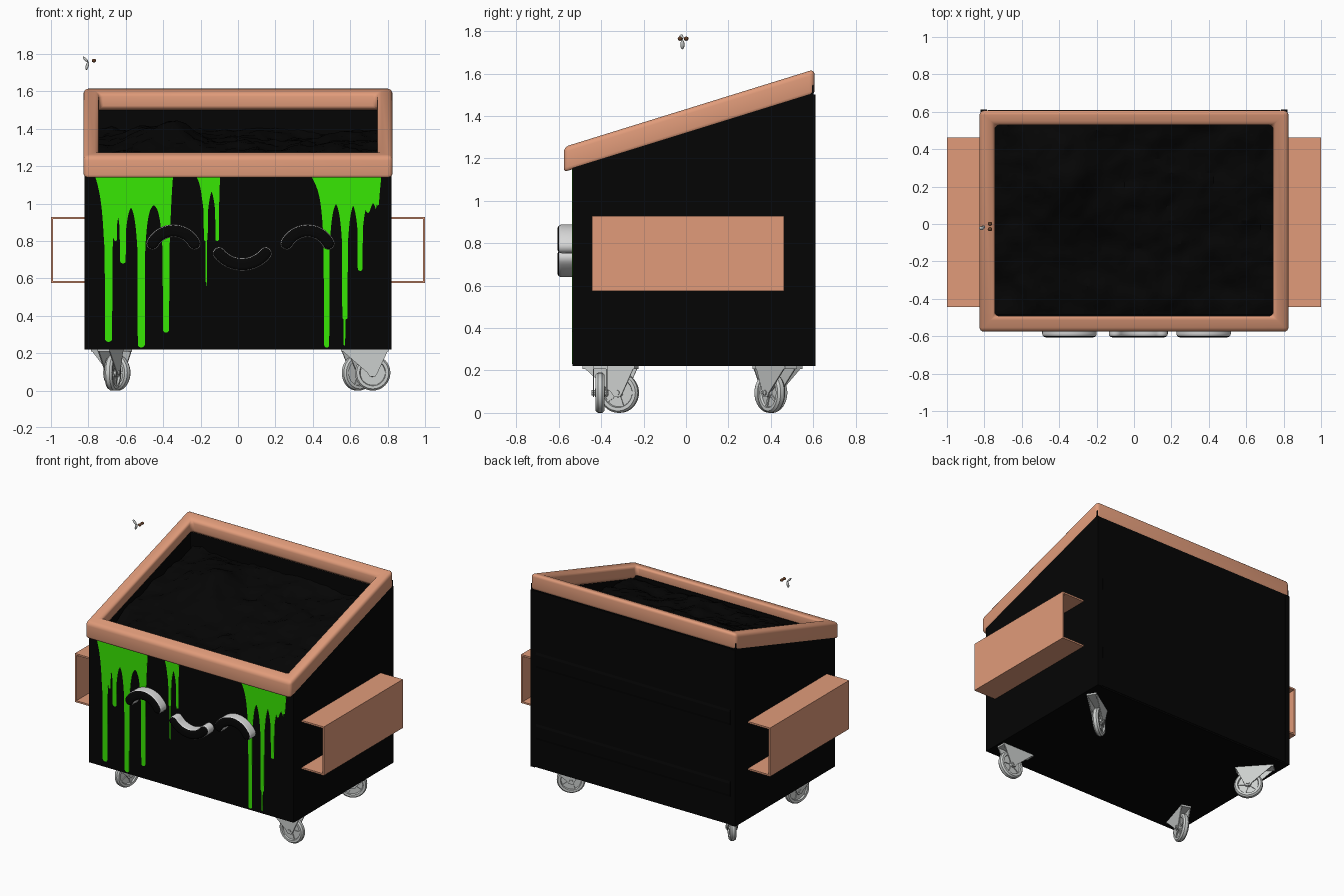
import bpy, bmesh, math
from mathutils import Matrix, Vector, noise

cube = bpy.data.objects.get("Cube")
if cube:
    bpy.data.objects.remove(cube)


def material(name, color):
    m = bpy.data.materials.new(name)
    m.use_nodes = True
    m.diffuse_color = (*color, 1)
    m.node_tree.nodes["Principled BSDF"].inputs["Base Color"].default_value = (*color, 1)
    return m


BLACK = material("black paint", (0.0015, 0.0015, 0.0015))
COPPER = material("copper trim", (0.75, 0.33, 0.195))
GREEN = material("slime green", (0.04, 0.82, 0.001))
STEEL = material("light steel", (0.6, 0.62, 0.61))
WHITE = material("pale grey", (0.68, 0.68, 0.68))
BROWN = material("fly brown", (0.13, 0.05, 0.02))


def finish(name, bm, mats, smooth=None, matrix=None, rule=None):
    """Turn a bmesh into an object, optionally placing, smoothing and colouring it."""
    if matrix:
        bm.transform(matrix)
    bmesh.ops.recalc_face_normals(bm, faces=bm.faces)
    bm.normal_update()
    if rule:
        for f in bm.faces:
            f.material_index = rule(f)
    mesh = bpy.data.meshes.new(name)
    bm.to_mesh(mesh)
    bm.free()
    for m in mats:
        mesh.materials.append(m)
    ob = bpy.data.objects.new(name, mesh)
    bpy.context.collection.objects.link(ob)
    if smooth:
        bpy.ops.object.select_all(action='DESELECT')
        ob.select_set(True)
        bpy.context.view_layer.objects.active = ob
        bpy.ops.object.shade_smooth_by_angle(angle=math.radians(smooth))


def thicken(bm, faces, vec, keep=True):
    """Extrude faces along a vector."""
    out = bmesh.ops.extrude_face_region(bm, geom=faces, use_keep_orig=keep)
    moved = [g for g in out["geom"] if isinstance(g, bmesh.types.BMVert)]
    bmesh.ops.translate(bm, verts=moved, vec=vec)


def prism(bm, points, vec):
    """Extrude a flat outline along a vector; returns the first cap."""
    face = bm.faces.new([bm.verts.new(p) for p in points])
    thicken(bm, [face], vec)
    return face


def box(bm, lo, hi):
    (x0, y0, z0), (x1, y1, z1) = lo, hi
    prism(bm, [(x0, y0, z0), (x1, y0, z0), (x1, y1, z0), (x0, y1, z0)], (0, 0, z1 - z0))


SLOPE = 0.31
FRONT, BACK, SIDE = -0.535, 0.602, 0.822

# Sloped body with an open cavity
bm = bmesh.new()
prism(bm, [(-SIDE, FRONT, 0.22), (-SIDE, BACK, 0.22), (-SIDE, BACK, 1.36 + SLOPE * BACK),
           (-SIDE, FRONT, 1.36 + SLOPE * FRONT)], (2 * SIDE, 0, 0))
bmesh.ops.recalc_face_normals(bm, faces=bm.faces)
bm.normal_update()
top = max(bm.faces, key=lambda f: f.calc_center_median().z)
bmesh.ops.inset_region(bm, faces=[top], thickness=0.081)
thicken(bm, [top], (0, 0, -0.4), keep=False)
if top.is_valid:
    bm.faces.remove(top)
finish("body", bm, [BLACK])

# Back panel with horizontal ribs and corner posts
bm = bmesh.new()
box(bm, (-0.79, BACK - 0.01, 0.23), (0.79, 0.606, 1.5))
for z in (0.48, 1.0):
    prism(bm, [(-0.78, 0.605, z - 0.06), (-0.78, 0.61, z - 0.04),
               (-0.78, 0.61, z + 0.04), (-0.78, 0.605, z + 0.06)], (1.56, 0, 0))
for x in (-SIDE, SIDE - 0.035):
    box(bm, (x, BACK - 0.01, 0.22), (x + 0.035, 0.611, 1.5))
finish("back_panel", bm, [BLACK])

# Rounded sloping rim
bm = bmesh.new()
rings = []
for x, y0, y1, z in ((0.826, -0.576, 0.606, 1.308), (0.826, -0.576, 0.606, 1.432),
                     (0.744, -0.492, 0.529, 1.432), (0.744, -0.492, 0.529, 1.335)):
    rings.append([bm.verts.new((px, py, z + SLOPE * py))
                  for px, py in ((-x, y0), (x, y0), (x, y1), (-x, y1))])
for a, b in zip(rings, rings[1:] + rings[:1]):
    for i in range(4):
        j = (i + 1) % 4
        bm.faces.new((a[i], a[j], b[j], b[i]))
sharp = [e for e in bm.edges
         if min(abs(c) for c in (e.verts[0].co - e.verts[1].co).xy) < 0.001]
bmesh.ops.bevel(bm, geom=sharp, offset=0.024, segments=4, profile=0.5, affect='EDGES')
finish("rim", bm, [COPPER], 50)

# Lumpy rubbish filling
bm = bmesh.new()
bmesh.ops.create_grid(bm, x_segments=60, y_segments=42, size=1)
for v in bm.verts:
    x, y = v.co.x * 0.75, 0.02 + v.co.y * 0.53
    lump = noise.fractal(Vector((x * 4, y * 4, 3)), 0.8, 2, 4) * 0.04
    mound = 0.1 * math.exp(-((x + 0.38) ** 2 + (y - 0.2) ** 2) / 0.06)
    v.co = (x, y, 1.275 + 0.2 * y + lump + mound)
finish("rubbish", bm, [BLACK], 30)

# Lifting pockets: open C channels on both sides
for side, name in ((1, "left_pocket"), (-1, "right_pocket")):
    bm = bmesh.new()
    t, lo, hi = 0.012, 0.575, 0.928
    outline = [(0.81, lo), (1, lo), (1, hi), (0.81, hi),
               (0.81, hi - t), (1 - t, hi - t), (1 - t, lo + t), (0.81, lo + t)]
    prism(bm, [(side * x, -0.443, z) for x, z in outline], (0, 0.906, 0))
    finish(name, bm, [COPPER])


# Slime sheets: arched between hanging drips, tapered at both ends
def slime(name, x0, x1, taper_a, taper_b, sheet, drips):
    top, bm, rows = 1.16, bmesh.new(), []
    n = round((x1 - x0) / 0.0025)
    for i in range(n + 1):
        x = x0 + (x1 - x0) * i / n
        z = sheet
        for c, w, bottom in drips:
            d = abs(x - c)
            if d < w:
                z = min(z, bottom + w * (1 - math.sqrt(1 - (d / w) ** 2)))
            else:
                z = min(z, sheet - (0.05 + (sheet - bottom) * 0.3) * math.exp((w - d) / 0.014))
        z = top - (top - z) * min(1, (x - x0) / taper_a, (x1 - x) / taper_b)
        rows.append((bm.verts.new((x, FRONT - 0.002, top)),
                     bm.verts.new((x, FRONT - 0.002, min(z, top - 0.001)))))
    for a, b in zip(rows, rows[1:]):
        bm.faces.new((a[0], a[1], b[1], b[0]))
    thicken(bm, bm.faces[:], (0, 0.004, 0))
    finish(name, bm, [GREEN])


slime("slime_right", -0.768, -0.346, 0.05, 0.019, 1.0,
      [(-0.692, 0.02, 0.26), (-0.655, 0.009, 0.8), (-0.615, 0.016, 0.68),
       (-0.517, 0.019, 0.23), (-0.385, 0.018, 0.31)])
slime("slime_middle", -0.232, -0.095, 0.04, 0.007, 1.1,
      [(-0.173, 0.011, 0.8), (-0.17, 0.004, 0.56), (-0.112, 0.01, 0.8)])
slime("slime_left", 0.385, 0.768, 0.075, 0.017, 1.02,
      [(0.474, 0.014, 0.23), (0.572, 0.015, 0.38), (0.57, 0.005, 0.24),
       (0.653, 0.014, 0.64), (0.695, 0.008, 0.95), (0.745, 0.006, 0.99)])


# Face: raised rounded arcs with pale sides and dark fronts
def face_arc(name, cx, cz, radius, half, up, width=0.034):
    pts, steps = [], 20
    for sign in (1, -1):
        r, end = radius + sign * width, sign * half
        for i in range(steps + 1):
            a = end * (2 * i / steps - 1)
            pts.append((r * math.sin(a), r * math.cos(a)))
        ex, ez = radius * math.sin(end), radius * math.cos(end)
        for k in range(1, 6):
            b = end + math.pi * k / 6 + (0 if sign > 0 else math.pi)
            pts.append((ex + width * math.sin(b), ez + width * math.cos(b)))
    bm = bmesh.new()
    cap = prism(bm, [(cx + x, -0.606, cz + up * z) for x, z in pts], (0, 0.08, 0))
    bmesh.ops.bevel(bm, geom=list(cap.edges), offset=0.02, segments=5, profile=0.5, affect='EDGES')
    finish(name, bm, [WHITE, BLACK], 40, rule=lambda f: int(f.normal.y < -0.7))


face_arc("right_eye", -0.345, 0.728, 0.126, 1.09, 1)
face_arc("left_eye", 0.372, 0.728, 0.126, 1.09, 1)
face_arc("mouth", 0.023, 0.834, 0.16, 0.89, -1)


# Swivel casters: spun wheel, hub, spokes and a tapered fork
def caster(name, x, y, degrees):
    place = Matrix.Translation((x, y, 0)) @ Matrix.Rotation(math.radians(degrees), 4, 'Z')
    bm = bmesh.new()
    half = [(0.02, 0.024), (0.022, 0.01), (0.066, 0.01), (0.07, 0.021), (0.086, 0.021), (0.095, 0.01)]
    profile = [(0, 0.024)] + half + [(r, -w) for r, w in reversed(half)] + [(0, -0.024)]
    verts = [bm.verts.new((r, w, 0)) for r, w in profile]
    edges = [bm.edges.new(p) for p in zip(verts, verts[1:])]
    bmesh.ops.spin(bm, geom=verts + edges, cent=(0, 0, 0), axis=(0, 1, 0),
                   angle=math.tau, steps=32)
    bmesh.ops.remove_doubles(bm, verts=bm.verts, dist=0.0005)
    for k in range(5):
        spoke = bmesh.new()
        box(spoke, (0.015, -0.016, -0.006), (0.07, 0.016, 0.006))
        spoke.transform(Matrix.Rotation(k * math.tau / 5, 4, 'Y'))
        part = bpy.data.meshes.new("spoke")
        spoke.to_mesh(part)
        spoke.free()
        bm.from_mesh(part)
        bpy.data.meshes.remove(part)
    finish(name + "_wheel", bm, [STEEL], 35, place @ Matrix.Translation((0, 0, 0.095)))
    bm = bmesh.new()
    box(bm, (-0.17, -0.034, 0.208), (0.085, 0.034, 0.222))
    for s in (-1, 1):
        prism(bm, [(px, s * 0.028, pz) for px, pz in
                   ((-0.16, 0.21), (0.08, 0.21), (0.026, 0.095), (0.014, 0.074),
                    (-0.014, 0.074), (-0.028, 0.095))], (0, s * 0.006, 0))
    bmesh.ops.create_cone(bm, cap_ends=True, segments=12, radius1=0.012, radius2=0.012, depth=0.08,
                          matrix=Matrix.Translation((0, 0, 0.095)) @ Matrix.Rotation(math.pi / 2, 4, 'X'))
    finish(name + "_fork", bm, [STEEL], 30, place)


caster("front_left_caster", 0.72, -0.405, 0)
caster("front_right_caster", -0.67, -0.315, 73)
caster("back_left_caster", 0.64, 0.403, 213)
caster("back_right_caster", -0.648, 0.4, -48)


# Hovering fly
def ellipsoid(name, center, scale, mat, tilt=0):
    bm = bmesh.new()
    bmesh.ops.create_uvsphere(bm, u_segments=12, v_segments=8, radius=1)
    finish(name, bm, [mat], 60, Matrix.Translation(center) @ Matrix.Rotation(tilt, 4, 'Y')
           @ Matrix.Diagonal((*scale, 1)))


for name, y in (("fly_eye_left", 0.001), ("fly_eye_right", -0.028)):
    ellipsoid(name, (-0.77, y, 1.764), (0.012, 0.011, 0.01), BROWN)
ellipsoid("fly_upper_wing", (-0.815, -0.022, 1.77), (0.02, 0.01, 0.007), STEEL, 0.8)
ellipsoid("fly_lower_wing", (-0.806, -0.017, 1.736), (0.023, 0.01, 0.008), STEEL, 1.85)
